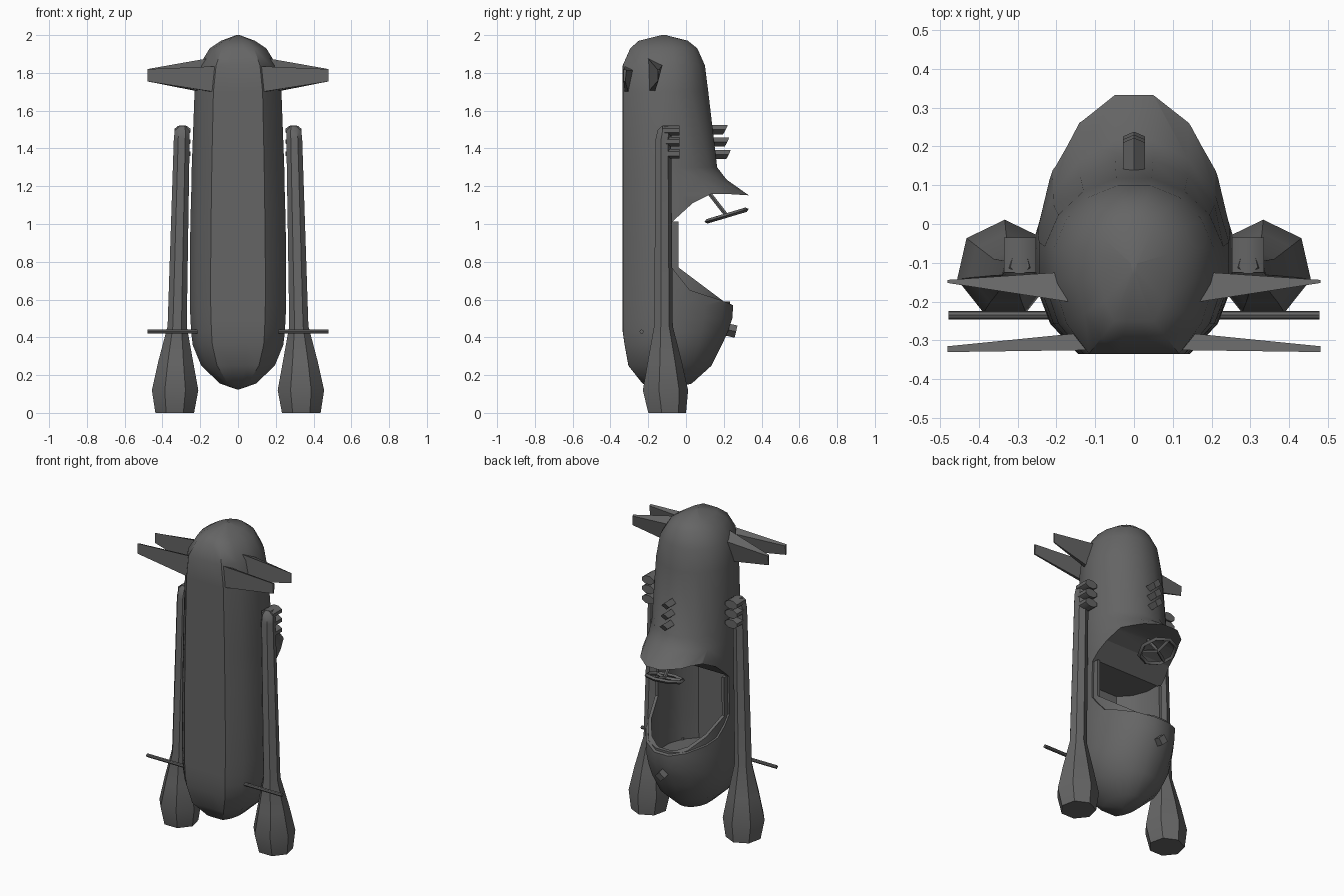
import bpy, bmesh, math
from mathutils import Vector, Matrix

if "Cube" in bpy.data.objects:
    bpy.data.objects.remove(bpy.data.objects["Cube"])

grey = bpy.data.materials.new("dark grey")
grey.diffuse_color = (0.13, 0.13, 0.13, 1)
grey.use_nodes = True
grey.node_tree.nodes["Principled BSDF"].inputs["Base Color"].default_value = grey.diffuse_color


def make(name, verts, faces, smooth=True):
    me = bpy.data.meshes.new(name)
    bm = bmesh.new()
    vs = [bm.verts.new(v) for v in verts]
    for f in faces:
        bm.faces.new([vs[i] for i in f])
    bmesh.ops.recalc_face_normals(bm, faces=bm.faces)
    bm.to_mesh(me)
    bm.free()
    ob = bpy.data.objects.new(name, me)
    bpy.context.collection.objects.link(ob)
    me.materials.append(grey)
    if smooth:
        shade(ob)
    return ob


def shade(ob):
    bpy.ops.object.select_all(action='DESELECT')
    ob.select_set(True)
    bpy.context.view_layer.objects.active = ob
    bpy.ops.object.shade_smooth_by_angle(angle=math.radians(38))


def loft(name, rings, smooth=True):
    """Skin a list of equal-length point rings and cap both ends."""
    n = len(rings[0])
    verts = [p for r in rings for p in r]
    faces = [(k * n + i, k * n + (i + 1) % n, (k + 1) * n + (i + 1) % n, (k + 1) * n + i)
             for k in range(len(rings) - 1) for i in range(n)]
    faces += [tuple(range(n)), tuple(range((len(rings) - 1) * n, len(rings) * n))]
    return make(name, verts, faces, smooth)


def tube(name, a, b, r, sides=6, turn=0.0, flat=1.0, smooth=True):
    """Straight prism from a to b; flat squeezes its second cross axis."""
    a, b = Vector(a), Vector(b)
    d = (b - a).normalized()
    u = d.cross(Vector((0, 0, 1)))
    u = u.normalized() if u.length > 0.01 else Vector((1, 0, 0))
    w = d.cross(u)
    angs = [turn + 2 * math.pi * i / sides for i in range(sides)]
    return loft(name, [[p + u * r * math.cos(t) + w * r * flat * math.sin(t) for t in angs]
                       for p in (a, b)], smooth)


def prism(name, profile):
    """Side profile (y, z) extruded right through in x, used as a cutter."""
    ob = loft(name, [[(x, y, z) for y, z in profile] for x in (-1, 1)], False)
    ob.hide_render = True
    return ob


def cut(ob, *cutters):
    bpy.context.view_layer.objects.active = ob
    for c in cutters:
        m = ob.modifiers.new("cut", 'BOOLEAN')
        m.operation, m.solver, m.object = 'DIFFERENCE', 'EXACT', c
        bpy.ops.object.modifier_apply(modifier=m.name)
    shade(ob)


# Body stations: height, half width, belly y, back y
stations = [
    (0.125, 0.008, -0.11, -0.09), (0.155, 0.095, -0.23, 0.03), (0.25, 0.195, -0.305, 0.135),
    (0.36, 0.24, -0.325, 0.19), (0.43, 0.248, -0.335, 0.222), (0.50, 0.252, -0.335, 0.245),
    (0.57, 0.255, -0.335, 0.25), (0.80, 0.255, -0.335, 0.25), (1.02, 0.252, -0.335, 0.27),
    (1.15, 0.248, -0.335, 0.335), (1.235, 0.246, -0.335, 0.215), (1.30, 0.245, -0.335, 0.165),
    (1.70, 0.23, -0.335, 0.118), (1.84, 0.205, -0.335, 0.10), (1.93, 0.15, -0.295, 0.06),
    (1.97, 0.09, -0.25, 0.01), (2.0, 0.008, -0.13, -0.11)]


def section(z, w, y0, y1, k=1.0):
    """Sixteen-sided oval with a flattened belly."""
    yc = -0.1
    pts = []
    for i in range(16):
        t = 2 * math.pi * (i + 0.5) / 16
        c = math.cos(t)
        y = yc + k * (y1 - yc) * c / 0.981 if c > 0 else yc - k * (yc - y0) * min(1, -c * 1.2)
        pts.append((w * k * math.sin(t) / 0.981, y, z))
    return pts


def inner(name, k):
    return loft(name, [section(*s, k=k) for s in stations[4:9]], False)


# Hull with the cockpit opening cut from its back
hull = loft("hull", [section(*s) for s in stations])
opening = prism("opening_cutter", [
    (0.6, 1.152), (0.33, 1.152), (0.2, 1.16), (0.135, 1.16), (0.035, 1.11), (-0.075, 1.01),
    (-0.075, 0.77), (0.02, 0.65), (0.19, 0.595), (0.25, 0.57), (0.6, 0.57)])
cavity = inner("cavity_cutter", 0.9)
cut(hull, opening, cavity)

# Cockpit liner standing slightly proud of the opening
liner = inner("cockpit_liner", 0.955)
liner_opening = prism("liner_opening_cutter", [
    (0.6, 1.1), (-0.04, 1.1), (-0.04, 0.77), (0.2, 0.59), (0.6, 0.59)])
liner_cavity = inner("liner_cavity_cutter", 0.885)
top_trim = prism("liner_top_cutter", [(-0.6, 1.012), (0.6, 1.012), (0.6, 1.2), (-0.6, 1.2)])
cut(liner, liner_opening, liner_cavity, top_trim)
for c in (opening, cavity, liner_opening, liner_cavity, top_trim):
    bpy.data.objects.remove(c)

# Steering wheel: rim, spokes and column
centre = Vector((0, 0.215, 1.045))
tilt = Matrix.Rotation(math.atan2(0.07, 0.235), 3, 'X')
rim, faces = [], []
for i in range(8):
    t = 2 * math.pi * i / 8
    for r, h in ((0.122, 0), (0.108, 0.012), (0.094, 0), (0.108, -0.012)):
        rim.append(centre + tilt @ Vector((r * math.cos(t), r * math.sin(t), h)))
    faces += [(i * 4 + j, i * 4 + (j + 1) % 4, (i + 1) % 8 * 4 + (j + 1) % 4, (i + 1) % 8 * 4 + j)
              for j in range(4)]
make("steering_wheel_rim", rim, faces)
for i in range(3):
    t = math.pi / 2 + 2 * math.pi * i / 3
    tube("wheel_spoke", centre, centre + tilt @ Vector((0.105 * math.cos(t), 0.105 * math.sin(t), 0)),
         0.011, 4)
tube("steering_column", (0, 0.11, 1.18), centre, 0.012)

# Three slanted stacks on the hood and a knob on the nose
for i, y in enumerate((0.222, 0.23, 0.238)):
    z = 1.525 - 0.066 * i
    loft("hood_stack", [[(0, y0 + 0.0, z), (0.028, y0 - 0.012, z - 0.025),
                         (0, y0 - 0.025, z - 0.05), (-0.028, y0 - 0.012, z - 0.025)]
                        for y0 in (0.12, y)], False)
tube("nose_knob", (0, 0.18, 0.45), (0, 0.265, 0.43), 0.033, 4, 0, 1, False)

# Side pods: height, centre x, centre y, radius
pod = [(0.0, 0.335, -0.105, 0.105), (0.12, 0.333, -0.115, 0.126), (0.27, 0.33, -0.117, 0.095),
       (0.46, 0.322, -0.122, 0.052), (1.45, 0.298, -0.122, 0.043), (1.495, 0.296, -0.115, 0.04),
       (1.52, 0.294, -0.105, 0.025)]

for s, side in ((1, "right"), (-1, "left")):
    loft(side + "_pod", [[(s * (x + r * math.sin(2 * math.pi * i / 7)),
                           y + r * math.cos(2 * math.pi * i / 7), z) for i in range(7)]
                         for z, x, y, r in pod])
    # Exhaust pipes at the pod top
    for z in (1.495, 1.436, 1.372):
        tube(side + "_pod_pipe", (s * 0.294, -0.125, z), (s * 0.294, -0.035, z), 0.045, 8,
             math.pi / 8, 0.62)
    # Cross rod
    tube(side + "_rod", (s * 0.18, -0.235, 0.43), (s * 0.478, -0.235, 0.43), 0.011, 8)
    # Tail fins: root and tip sections as (x, y, z)
    loft(side + "_rear_fin", [
        [(s * 0.17, -0.20, 1.875), (s * 0.20, -0.125, 1.84), (s * 0.20, -0.165, 1.70),
         (s * 0.17, -0.20, 1.70)],
        [(s * 0.48, -0.152, 1.82), (s * 0.48, -0.144, 1.815), (s * 0.48, -0.147, 1.755),
         (s * 0.48, -0.152, 1.755)]], False)
    loft(side + "_front_fin", [
        [(s * 0.12, -0.325, 1.835), (s * 0.13, -0.28, 1.815), (s * 0.14, -0.305, 1.70),
         (s * 0.13, -0.325, 1.70)],
        [(s * 0.48, -0.33, 1.82), (s * 0.48, -0.315, 1.815), (s * 0.48, -0.322, 1.755),
         (s * 0.48, -0.33, 1.755)]], False)
